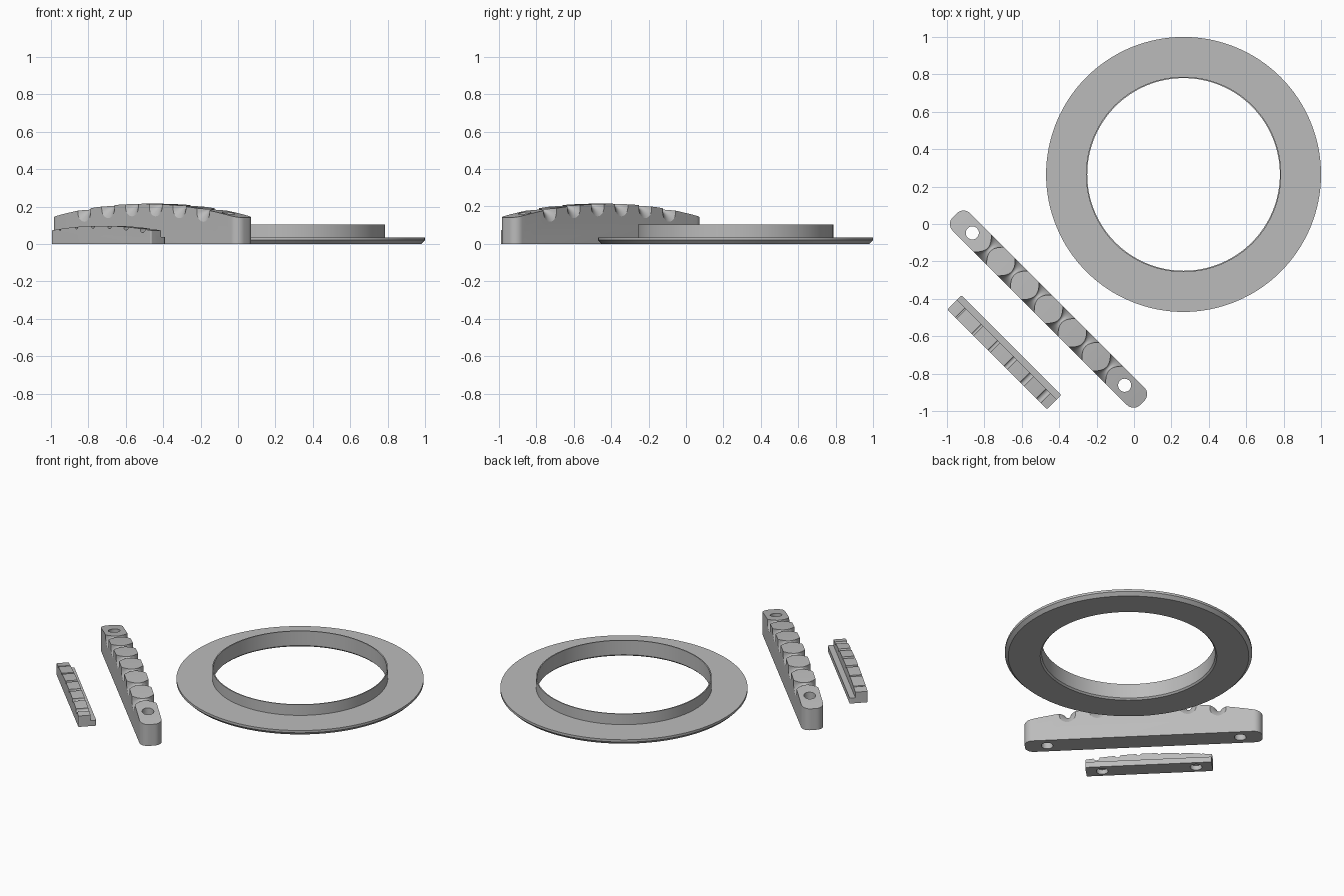
import bpy, bmesh, math
from mathutils import Matrix, Vector

cube = bpy.data.objects.get("Cube")
if cube:
    bpy.data.objects.remove(cube, do_unlink=True)

grey = bpy.data.materials.new("light grey")
grey.use_nodes = True
colour = (0.5, 0.5, 0.5, 1)
grey.diffuse_color = colour
grey.node_tree.nodes["Principled BSDF"].inputs["Base Color"].default_value = colour


def make(name, bm):
    bmesh.ops.recalc_face_normals(bm, faces=bm.faces[:])
    mesh = bpy.data.meshes.new(name)
    bm.to_mesh(mesh)
    bm.free()
    mesh.materials.append(grey)
    obj = bpy.data.objects.new(name, mesh)
    bpy.context.collection.objects.link(obj)
    return obj


def activate(obj):
    bpy.ops.object.select_all(action='DESELECT')
    obj.select_set(True)
    bpy.context.view_layer.objects.active = obj


def smooth(obj):
    activate(obj)
    bpy.ops.object.shade_smooth_by_angle(angle=math.radians(30))


def cut(obj, cutter):
    cutter.hide_render = True
    mod = obj.modifiers.new("cut", 'BOOLEAN')
    mod.operation = 'DIFFERENCE'
    mod.solver = 'EXACT'
    mod.object = cutter
    activate(obj)
    bpy.ops.object.modifier_apply(modifier=mod.name)
    bpy.data.objects.remove(cutter, do_unlink=True)


def loft(bm, rings, closed=False):
    """Skin a list of point rings; cap the ends unless the loft is closed."""
    loops = [[bm.verts.new(p) for p in ring] for ring in rings]
    pairs = list(zip(loops, loops[1:]))
    if closed:
        pairs.append((loops[-1], loops[0]))
    else:
        bm.faces.new(loops[0])
        bm.faces.new(loops[-1])
    for a, b in pairs:
        for i in range(len(a)):
            j = (i + 1) % len(a)
            bm.faces.new((a[i], a[j], b[j], b[i]))


def cylinder(bm, x, y, z0, z1, r):
    rings = [[(x + r * math.cos(t), y + r * math.sin(t), z)
              for t in [math.tau * i / 40 for i in range(40)]] for z in (z0, z1)]
    loft(bm, rings)


def arched_bar(half_len, y0, y1, top, corner, steps=16):
    """Bar along x with an arched top and rounded vertical corners."""
    bm = bmesh.new()
    us = [half_len * (1 - 2 * i / steps) for i in range(steps + 1)]
    side = [(-half_len, 0), (half_len, 0)] + [(u, top(u)) for u in us]
    loft(bm, [[(u, y, z) for u, z in side] for y in (y0, y1)])
    ends = [e for e in bm.edges
            if all(abs(abs(v.co.x) - half_len) < 1e-5 for v in e.verts)
            and abs(e.verts[0].co.z - e.verts[1].co.z) > 0.01]
    bmesh.ops.bevel(bm, geom=ends, offset=corner, segments=8, affect='EDGES', profile=0.5)
    return bm


def place(obj, x, y):
    obj.data.transform(Matrix.Translation((x, y, 0)) @ Matrix.Rotation(-math.pi / 4, 4, 'Z'))
    smooth(obj)


# Flanged ring, revolved from its section
section = [(0.525, 0), (0.715, 0), (0.735, 0.02), (0.735, 0.035), (0.522, 0.035),
           (0.522, 0.105), (0.515, 0.105), (0.515, 0.01)]
bm = bmesh.new()
N = 128
loft(bm, [[(0.265 + r * math.cos(a), 0.265 + r * math.sin(a), z) for r, z in section]
          for a in [math.tau * i / N for i in range(N)]], closed=True)
smooth(make("flanged_ring", bm))

# Bridge bar with saddle shaped grooves and screw holes
HALF, WIDE = 0.709, 0.066


def bridge_top(u):
    return 0.215 - 0.075 * (u / HALF) ** 2


bridge = make("bridge_bar", arched_bar(HALF, -WIDE, WIDE, bridge_top, 0.05))
bm = bmesh.new()
for k in range(6):
    u = 0.18 * (k - 2.5)
    rings = []
    for i in range(17):
        v = 0.08 * (i / 8 - 1)
        s = (v / WIDE) ** 2
        r, zc = 0.012 + 0.036 * s, bridge_top(u) + 0.004 - 0.022 * s
        # rounded groove floor, straight walls above the bar
        arc = [(u + r * math.cos(t), v, zc - r * math.sin(t))
               for t in [math.pi * j / 14 for j in range(15)]]
        rings.append(arc + [(u - r, v, 0.3), (u + r, v, 0.3)])
    loft(bm, rings)
for s in (-1, 1):
    cylinder(bm, s * 0.576, 0, -0.1, 0.4, 0.035)
cut(bridge, make("bridge_cutter", bm))
place(bridge, -0.457, -0.455)

# Slotted nut with a low ledge along its back
NUT, BACK, STEP = 0.377, 0.054, 0.02


def nut_top(u):
    return 0.097 - 0.025 * (u / NUT) ** 2


nut = make("slotted_nut", arched_bar(NUT, -BACK, BACK, nut_top, 0.008))
bm = bmesh.new()
# ledge cut
loft(bm, [[(x, STEP, 0.036), (x, 0.2, 0.036), (x, 0.2, 0.2), (x, STEP, 0.2)] for x in (-0.5, 0.5)])
cut(nut, make("ledge_cutter", bm))
bm = bmesh.new()
# string slots, growing wider along the bar
for k in range(6):
    u, r = 0.125 * (k - 2.5), 0.005 + 0.0025 * k
    rings = []
    for v, drop in ((-0.1, 0.012), (0.1, 0.0)):
        z = nut_top(u) - drop + 0.004
        rings.append([(u + r * math.cos(t), v, z - 0.8 * r * math.sin(t))
                      for t in [math.pi * j / 10 for j in range(11)]]
                     + [(u - r, v, 0.2), (u + r, v, 0.2)])
    loft(bm, rings)
# blind holes underneath
for s in (-1, 1):
    cylinder(bm, s * 0.28, 0, -0.1, 0.03, 0.035)
cut(nut, make("slot_cutter", bm))
place(nut, -0.693, -0.686)
